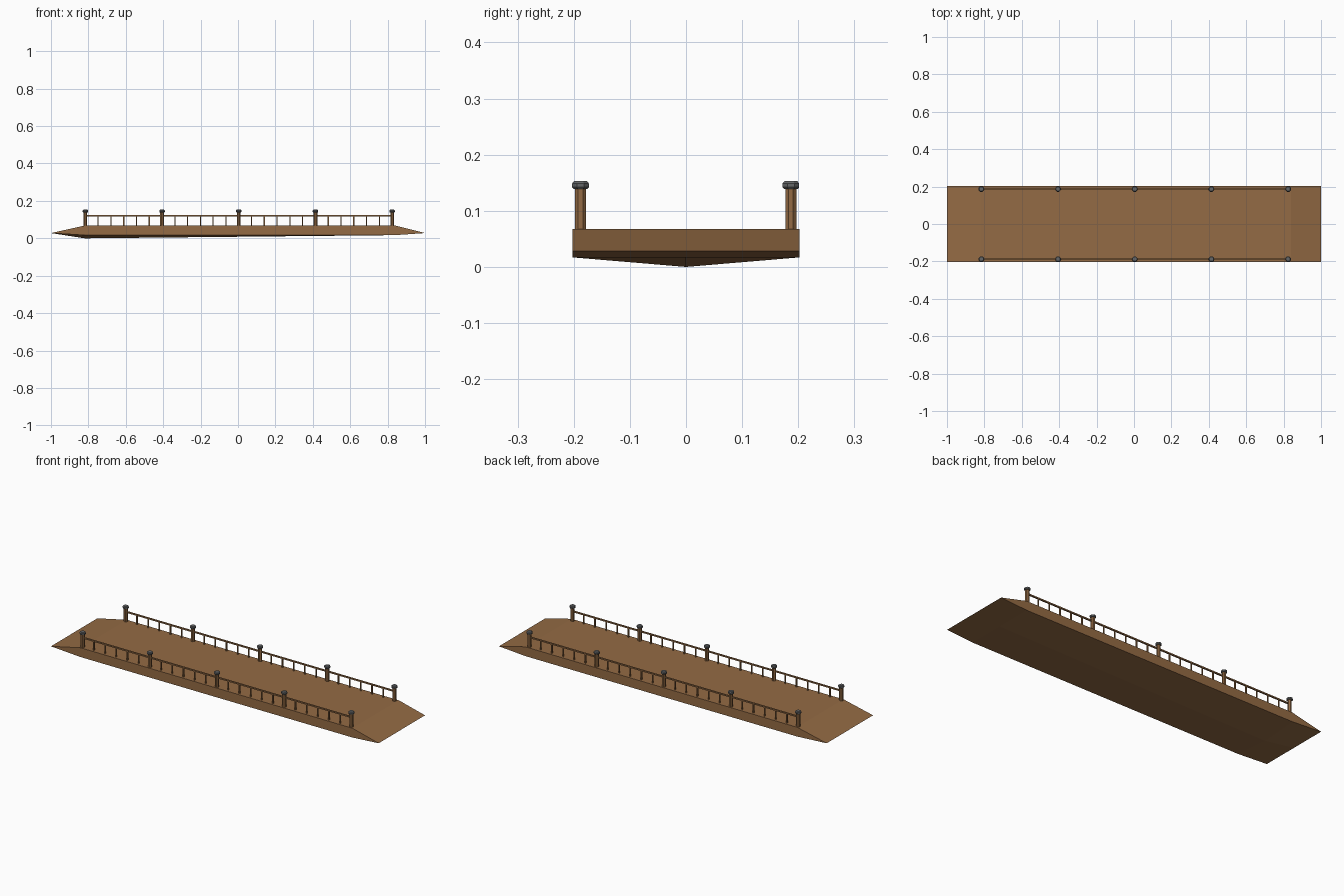
import bpy, bmesh, math
from mathutils import Matrix

if "Cube" in bpy.data.objects:
    bpy.data.objects.remove(bpy.data.objects["Cube"])


def material(name, rgb):
    m = bpy.data.materials.new(name)
    m.diffuse_color = (*rgb, 1)
    m.use_nodes = True
    m.node_tree.nodes["Principled BSDF"].inputs["Base Color"].default_value = m.diffuse_color
    return m


WOOD = material("brown wood", (0.296, 0.147, 0.058))
IRON = material("grey cap metal", (0.13, 0.135, 0.14))


def finish(bm, name, mat):
    bmesh.ops.recalc_face_normals(bm, faces=bm.faces)
    mesh = bpy.data.meshes.new(name)
    bm.to_mesh(mesh)
    bm.free()
    mesh.materials.append(mat)
    ob = bpy.data.objects.new(name, mesh)
    bpy.context.collection.objects.link(ob)
    return ob


def box(bm, x, y, z, sx, sy, sz):
    mat = Matrix.Translation((x, y, z)) @ Matrix.Diagonal((sx, sy, sz, 1))
    bmesh.ops.create_cube(bm, size=1, matrix=mat)


def lathe(bm, x, y, profile, sides=8):
    """Stack of polygon rings (radius, z), closed at both ends."""
    rings = []
    for r, z in profile:
        rings.append([bm.verts.new((x + r * math.cos((i + .5) * math.tau / sides),
                                    y + r * math.sin((i + .5) * math.tau / sides), z))
                      for i in range(sides)])
    for a, b in zip(rings, rings[1:]):
        for i in range(sides):
            j = (i + 1) % sides
            bm.faces.new((a[i], a[j], b[j], b[i]))
    bm.faces.new(rings[0])
    bm.faces.new(rings[-1])


# Deck: side profile swept across, with the keel line dropping to the left
W = 0.202
profile = [(-1, .028), (-.82, .068), (.84, .068), (1, .028), (.84, .017), (-.82, .017)]
bm = bmesh.new()
rows = []
for y in (-W, 0, W):
    rows.append([bm.verts.new((x, y, 0 if (y == 0 and k == 5) else z))
                 for k, (x, z) in enumerate(profile)])
for a, b in zip(rows, rows[1:]):
    for i in range(6):
        j = (i + 1) % 6
        bm.faces.new((a[i], a[j], b[j], b[i]))
bm.faces.new(rows[0])
bm.faces.new(rows[-1])
finish(bm, "deck", WOOD)

# Railings on both sides
STEP, X0 = 0.41, 0.004
posts, caps, rails, bars = (bmesh.new() for _ in range(4))
for y in (-.188, .187):
    for i in range(5):
        x = X0 + (i - 2) * STEP
        lathe(posts, x, y, [(.0108, .064), (.0108, .142)])
        lathe(caps, x, y, [(.0135, .139), (.016, .142), (.016, .149), (.012, .153)])
    box(rails, X0, y, .120, 4 * STEP, .008, .007)
    for i in range(24):
        if i % 6:
            box(bars, X0 - 2 * STEP + i * STEP / 6, y, .092, .006, .006, .054)
finish(posts, "railing_posts", WOOD)
finish(caps, "post_caps", IRON)
finish(rails, "hand_rails", WOOD)
finish(bars, "balusters", WOOD)
